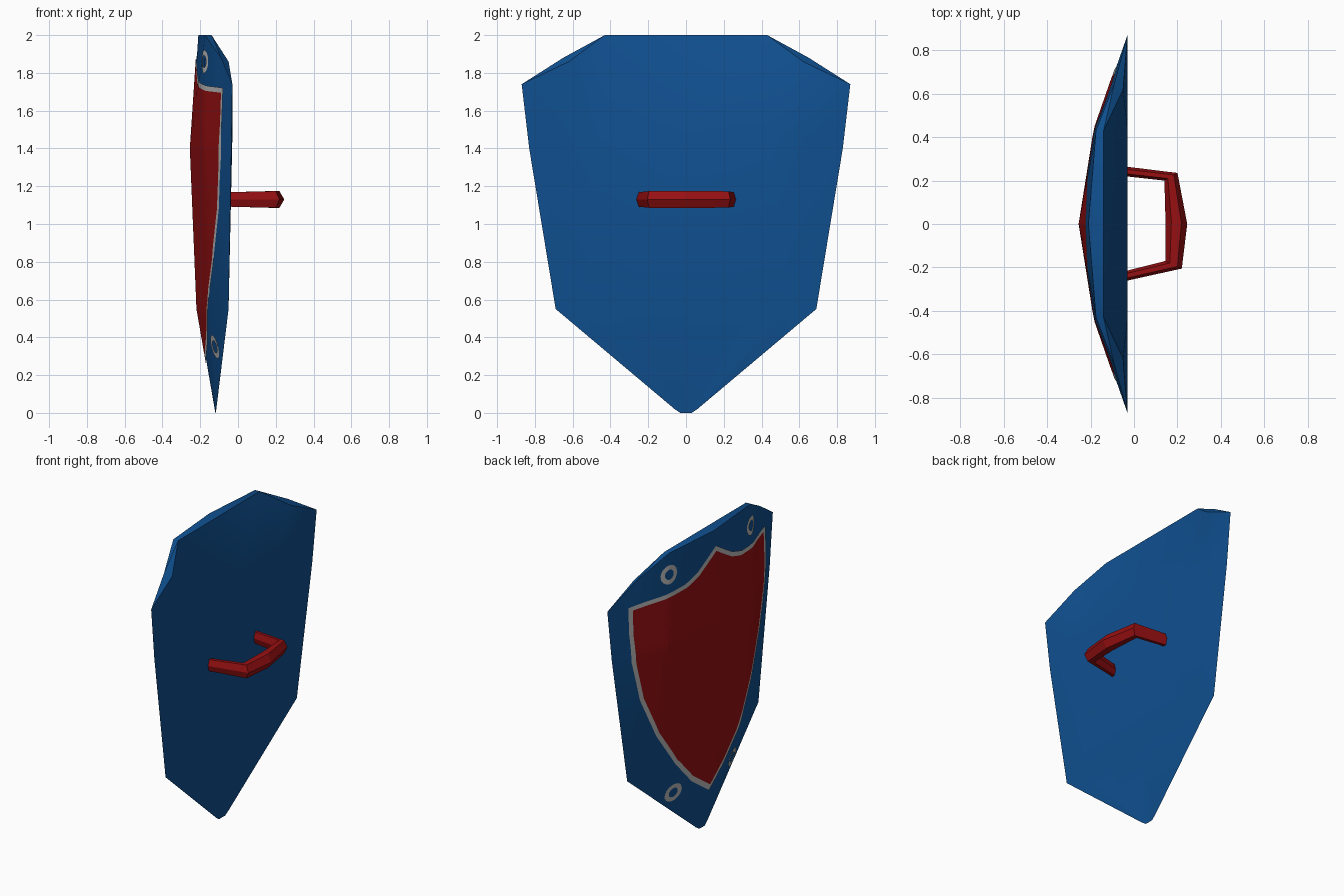
import bpy, bmesh, math
from mathutils import Vector
from mathutils.bvhtree import BVHTree

cube = bpy.data.objects.get("Cube")
if cube:
    bpy.data.objects.remove(cube, do_unlink=True)


def material(name, rgb):
    m = bpy.data.materials.new(name)
    m.use_nodes = True
    m.diffuse_color = (*rgb, 1)
    m.node_tree.nodes["Principled BSDF"].inputs["Base Color"].default_value = (*rgb, 1)
    return m


blue = material("blue", (0.005, 0.08, 0.28))
red = material("red", (0.31, 0.005, 0.006))
silver = material("silver", (0.5, 0.5, 0.5))


def make_object(name, bm, mat, smooth=None):
    mesh = bpy.data.meshes.new(name)
    bm.to_mesh(mesh)
    obj = bpy.data.objects.new(name, mesh)
    bpy.context.collection.objects.link(obj)
    mesh.materials.append(mat)
    if smooth:
        bpy.ops.object.select_all(action='DESELECT')
        obj.select_set(True)
        bpy.context.view_layer.objects.active = obj
        bpy.ops.object.shade_smooth_by_angle(angle=math.radians(smooth))
    return obj


def add_face(bm, pts):
    unique = []
    for p in pts:
        if p not in unique:
            unique.append(p)
    if len(unique) > 2:
        bm.faces.new([bm.verts.new(p) for p in unique])


# Shield body: columns from the middle to the edge, each running top to tip (x, y, z)
edge = [(-.03, .87, 1.74), (-.035, .83, 1.4), (-.05, .69, .55), (-.115, .06, .02)]
front = [
    [(-.21, 0, 2), (-.25, 0, 1.4), (-.215, 0, .55), (-.12, 0, 0)],
    [(-.175, .43, 2), (-.18, .44, 1.4), (-.15, .36, .55), (-.118, .03, 0)],
    [(-.09, .65, 1.88), (-.1, .67, 1.4), (-.095, .55, .55), (-.116, .045, .01)],
    edge,
]
back = [
    [(-.14, 0, 2), (-.03, 0, 1.5), (-.05, 0, .55), front[0][3]],
    [(-.14, .43, 2), (-.03, .44, 1.5), (-.05, .36, .55), front[1][3]],
    [(-.05, .62, 1.86), (-.03, .67, 1.45), (-.05, .55, .55), front[2][3]],
    edge,
]

body = bmesh.new()
for side in (1, -1):
    def place(p):
        return (p[0], p[1] * side, p[2])
    for c in range(3):
        for skin in (front, back):
            for r in range(3):
                add_face(body, [place(p) for p in (skin[c][r], skin[c + 1][r],
                                                   skin[c + 1][r + 1], skin[c][r + 1])])
        # Top rim joining the two skins
        add_face(body, [place(p) for p in (front[c][0], front[c + 1][0],
                                           back[c + 1][0], back[c][0])])
bmesh.ops.remove_doubles(body, verts=body.verts, dist=1e-4)
bmesh.ops.triangulate(body, faces=body.faces)
bmesh.ops.recalc_face_normals(body, faces=body.faces)
surface = BVHTree.FromBMesh(body)
make_object("shield_body", body, blue, 30)


# Painted plates: flat shapes sliced finely and laid onto the front skin
def make_plate(name, faces, mat, lift):
    bm = bmesh.new()
    for f in faces:
        add_face(bm, [(0, y, z) for y, z in f])
    bmesh.ops.remove_doubles(bm, verts=bm.verts, dist=1e-5)
    for axis, start, count in ((Vector((0, 1, 0)), -.8, 33), (Vector((0, 0, 1)), .2, 37)):
        for i in range(count):
            bmesh.ops.bisect_plane(bm, geom=bm.verts[:] + bm.edges[:] + bm.faces[:],
                                   plane_co=axis * (start + i * .05), plane_no=axis)
    for v in bm.verts:
        hit = surface.ray_cast(Vector((-1, v.co.y, v.co.z)), Vector((1, 0, 0)))[0]
        v.co.x = (hit.x if hit else -.1) - lift
    bm.normal_update()
    for f in bm.faces:
        if f.normal.x > 0:
            f.normal_flip()
    make_object(name, bm, mat, 30)


def strip(outer, inner):
    n = len(outer)
    return [(outer[i], outer[(i + 1) % n], inner[(i + 1) % n], inner[i]) for i in range(n)]


# Emblem field and its border
half = [(0, 1.9), (.08, 1.85), (.18, 1.79), (.3, 1.75), (.5, 1.73), (.72, 1.72),
        (.72, 1.55), (.7, 1.35), (.63, 1.08), (.5, .8), (.34, .56), (.17, .38), (0, .26)]
outline = half + [(-y, z) for y, z in half[-2:0:-1]]
centre = (0, 1.15)
inner = [(y * .955, centre[1] + (z - centre[1]) * .955) for y, z in outline]
make_plate("emblem_border", strip(outline, inner), silver, .005)
make_plate("emblem_field",
           [(centre, inner[i - 1], inner[i]) for i in range(len(inner))], red, .005)


# Four rivet rings
def circle(y, z, r):
    return [(y + r * math.cos(a * math.tau / 16), z + r * math.sin(a * math.tau / 16))
            for a in range(16)]


for side, label in ((1, "rear"), (-1, "fore")):
    for level, y, z in (("upper", .43, 1.86), ("lower", .31, .35)):
        make_plate(f"{level}_{label}_ring",
                   strip(circle(y * side, z, .063), circle(y * side, z, .033)), silver, .005)

# Handle: six-sided bar given by its outer and inner edge (x, y) and half height
stations = [((-.06, .267), (-.06, .222), .038), ((.2, .235), (.14, .2), .043),
            ((.245, 0), (.145, .015), .046), ((.22, -.205), (.145, -.17), .044),
            ((-.06, -.267), (-.06, -.222), .038)]
bm = bmesh.new()
rings = []
for out, inn, h in stations:
    o, i = Vector(out), Vector(inn)
    ring = []
    for t, k in ((0, 0), (.27, 1), (.73, 1), (1, 0), (.73, -1), (.27, -1)):
        p = o.lerp(i, t)
        ring.append(bm.verts.new((p.x, p.y, 1.13 + k * h)))
    rings.append(ring)
for a, b in zip(rings, rings[1:]):
    for k in range(6):
        bm.faces.new((a[k], a[(k + 1) % 6], b[(k + 1) % 6], b[k]))
bm.faces.new(rings[0])
bm.faces.new(rings[-1])
bmesh.ops.recalc_face_normals(bm, faces=bm.faces)
make_object("handle", bm, red)
